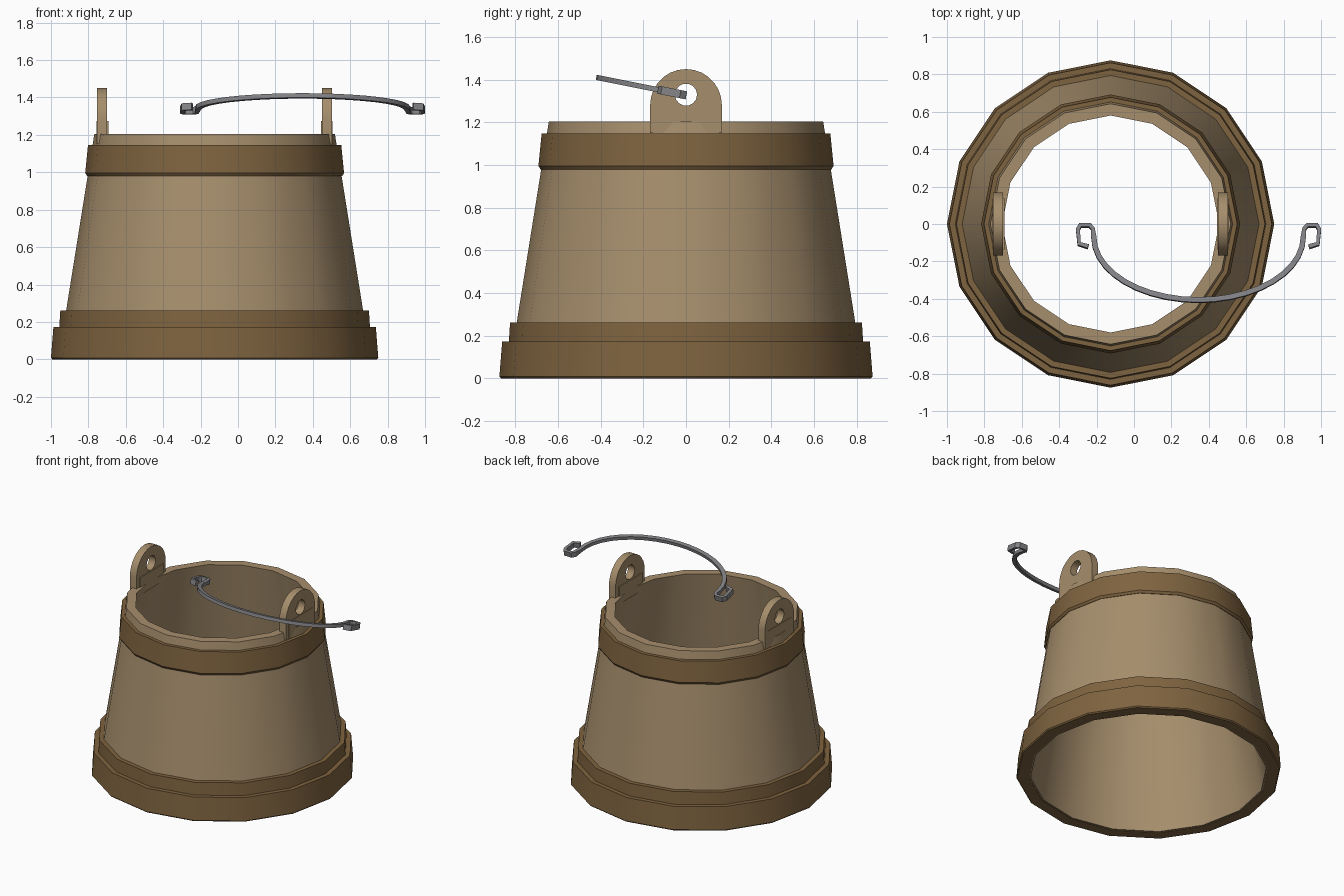
import bpy, bmesh, math
from mathutils import Vector

cube = bpy.data.objects.get("Cube")
if cube:
    bpy.data.objects.remove(cube, do_unlink=True)

CX = -0.125      # bucket axis
SIDES = 16


def material(name, rgb):
    m = bpy.data.materials.new(name)
    m.use_nodes = True
    m.diffuse_color = (*rgb, 1)
    bsdf = next(n for n in m.node_tree.nodes if n.type == 'BSDF_PRINCIPLED')
    bsdf.inputs["Base Color"].default_value = (*rgb, 1)
    return m


TAN = material("light wood", (0.38, 0.27, 0.15))
BROWN = material("dark wood", (0.21, 0.125, 0.05))
STEEL = material("grey metal", (0.23, 0.23, 0.245))


def finish(bm, name, mat, angle=30):
    bmesh.ops.recalc_face_normals(bm, faces=bm.faces)
    me = bpy.data.meshes.new(name)
    bm.to_mesh(me)
    bm.free()
    me.materials.append(mat)
    ob = bpy.data.objects.new(name, me)
    bpy.context.collection.objects.link(ob)
    bpy.ops.object.select_all(action='DESELECT')
    ob.select_set(True)
    bpy.context.view_layer.objects.active = ob
    bpy.ops.object.shade_smooth_by_angle(angle=math.radians(angle))
    return ob


def skin(bm, rings, closed):
    """Join equal-sized vertex rings with quads."""
    n = len(rings[0])
    for i in range(len(rings) if closed else len(rings) - 1):
        a, b = rings[i], rings[(i + 1) % len(rings)]
        for j in range(n):
            k = (j + 1) % n
            bm.faces.new((a[j], a[k], b[k], b[j]))


def lathe(name, profile, mat):
    """Revolve a closed (radius, height) profile about the bucket axis."""
    bm = bmesh.new()
    rings = []
    for i in range(SIDES):
        t = math.tau * i / SIDES
        rings.append([bm.verts.new((CX + r * math.cos(t), r * math.sin(t), z))
                      for r, z in profile])
    skin(bm, rings, True)
    return finish(bm, name, mat)


# Open tapered wall and its hoops
lathe("bucket_wall", [(0.835, 0.003), (0.643, 1.205), (0.58, 1.205), (0.78, 0.003)], TAN)
lathe("base_hoop", [(0.79, 0), (0.868, 0), (0.875, 0.008), (0.862, 0.172), (0.80, 0.172)], BROWN)
lathe("lower_hoop", [(0.80, 0.15), (0.832, 0.15), (0.825, 0.262), (0.78, 0.262)], BROWN)
lathe("upper_hoop", [(0.66, 0.98), (0.682, 0.98), (0.692, 0.996),
                     (0.677, 1.147), (0.63, 1.147)], BROWN)


# Ears: arched plates with a round hole, plus a slightly thicker foot
def ear(side, label):
    bm = bmesh.new()
    x_in, x_out = CX + side * 0.575, CX + side * 0.628
    arch = [(0.168 * math.cos(math.pi * i / 14), 1.282 + 0.168 * math.sin(math.pi * i / 14))
            for i in range(15)]
    outline = arch + [(-0.168, 1.15), (0.168, 1.15)]
    hole = [(0.052 * math.cos(math.tau * i / 14), 1.33 + 0.052 * math.sin(math.tau * i / 14))
            for i in range(14)]
    edges = []
    for loop in (outline, hole):
        vs = [bm.verts.new((x_in, y, z)) for y, z in loop]
        edges += [bm.edges.new((vs[i - 1], vs[i])) for i in range(len(vs))]
    bmesh.ops.triangle_fill(bm, use_beauty=True, edges=edges)
    ext = bmesh.ops.extrude_face_region(bm, geom=bm.faces[:], use_keep_orig=True)
    moved = [g for g in ext["geom"] if isinstance(g, bmesh.types.BMVert)]
    bmesh.ops.translate(bm, verts=moved, vec=(x_out - x_in, 0, 0))
    finish(bm, label + "_ear", TAN)

    bm = bmesh.new()
    bmesh.ops.create_cube(bm, size=1)
    for v in bm.verts:
        v.co = (CX + side * (0.5995 + v.co.x * side * 0.063), v.co.y * 0.27, 1.2125 + v.co.z * 0.125)
    finish(bm, label + "_ear_foot", TAN)


ear(1, "left")
ear(-1, "right")

# Loose bail handle: half ellipse with a hook at each end, lying in a tilted plane
HX = 0.345
hook = [(-0.59, -0.122), (-0.638, -0.108), (-0.645, -0.03), (-0.632, -0.008),
        (-0.582, -0.008), (-0.566, -0.025)]
arc = [(-0.56 * math.cos(math.pi * i / 20), -0.07 - 0.337 * math.sin(math.pi * i / 20))
       for i in range(21)]
path = hook + arc + [(-x, y) for x, y in reversed(hook)]
pts = [Vector((HX + x, y, 1.327 - 0.2 * y)) for x, y in path]
normal = Vector((0, 0.2, 1)).normalized()

bm = bmesh.new()
rings = []
last = len(pts) - 1
for i, p in enumerate(pts):
    before = (p - pts[max(i - 1, 0)]).normalized()
    after = (pts[min(i + 1, last)] - p).normalized()
    across = (before + after).normalized().cross(normal)
    in_hook = min(i, last - i) < len(hook)
    w, h = (0.011, 0.019) if in_hook else (0.014, 0.012)
    rings.append([bm.verts.new(p + across * w * a + normal * h * b)
                  for a, b in ((1, 1), (-1, 1), (-1, -1), (1, -1))])
skin(bm, rings, False)
bm.faces.new(rings[0])
bm.faces.new(rings[-1])
finish(bm, "bail_handle", STEEL)
